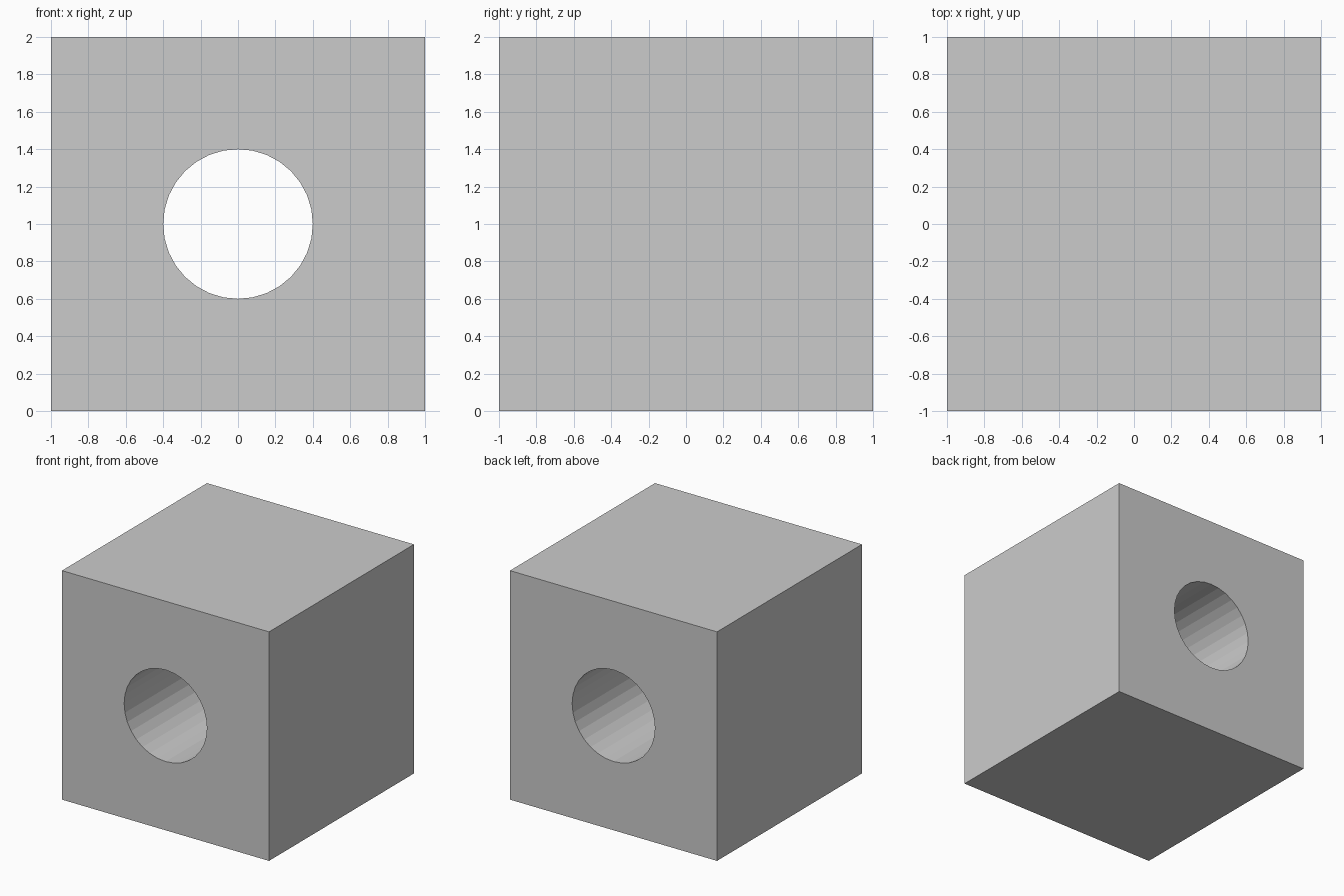
import bpy
from math import pi

if "Cube" in bpy.data.objects:
    bpy.data.objects.remove(bpy.data.objects["Cube"])

# Solid cube block standing on the ground
bpy.ops.mesh.primitive_cube_add(size=2, location=(0, 0, 1))
block = bpy.context.object
block.name = "block"

# Round cutter running front to back
bpy.ops.mesh.primitive_cylinder_add(vertices=32, radius=0.4, depth=3,
                                    location=(0, 0, 1), rotation=(pi / 2, 0, 0))
cutter = bpy.context.object
cutter.name = "hole_cutter"
cutter.hide_render = True

# Drill the through hole
hole = block.modifiers.new("through_hole", 'BOOLEAN')
hole.operation = 'DIFFERENCE'
hole.solver = 'EXACT'
hole.object = cutter
bpy.ops.object.select_all(action='DESELECT')
bpy.context.view_layer.objects.active = block
block.select_set(True)
bpy.ops.object.modifier_apply(modifier=hole.name)
bpy.data.objects.remove(cutter, do_unlink=True)
